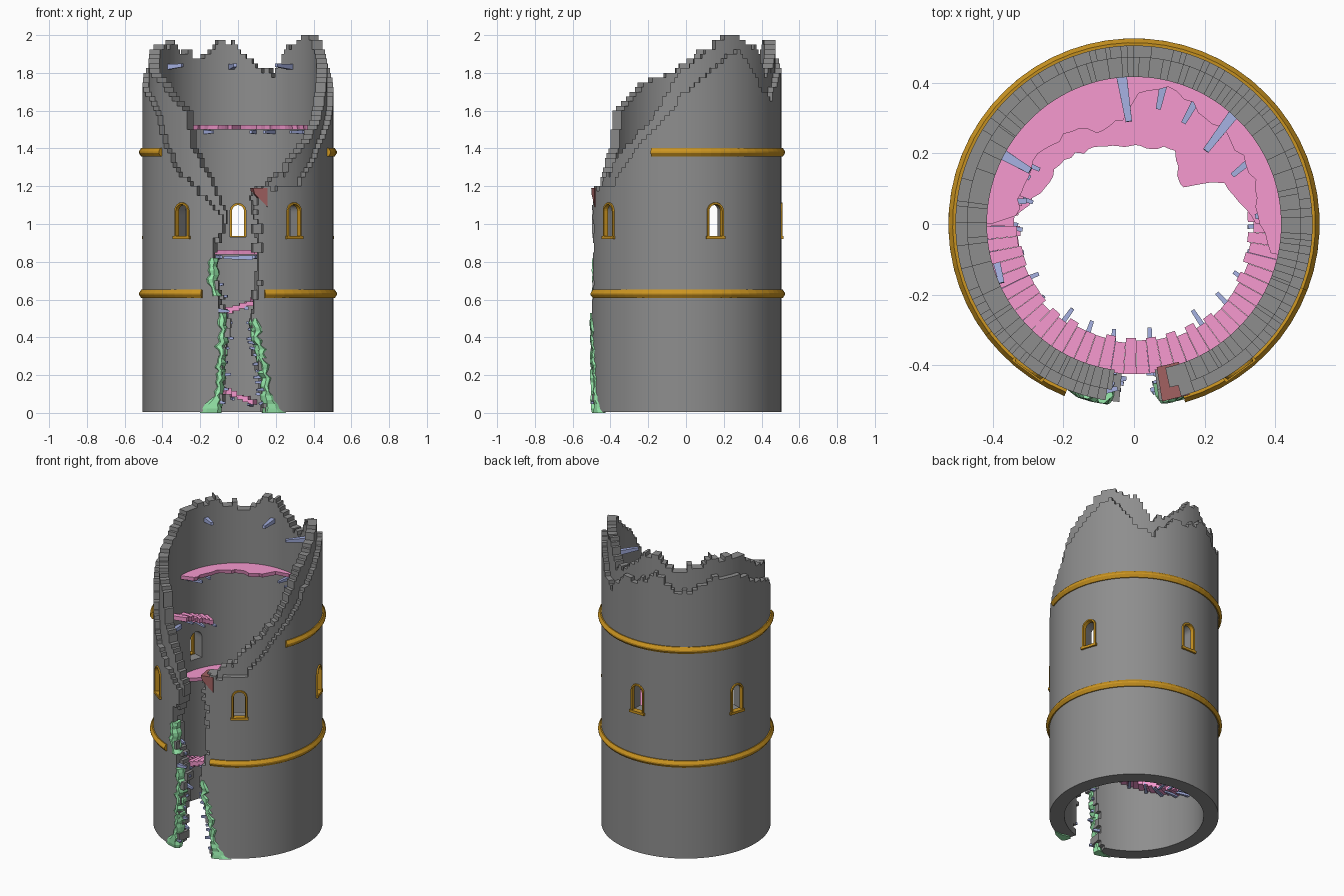
import bpy, bmesh, math, random
from mathutils import Vector, Matrix

if "Cube" in bpy.data.objects:
    bpy.data.objects.remove(bpy.data.objects["Cube"])
random.seed(7)
rnd = random.uniform

# Angles are degrees from the front (-y), growing towards +x
def pol(r, phi, z):
    a = math.radians(phi)
    return Vector((r * math.sin(a), -r * math.cos(a), z))

def interp(table, t):
    if t <= table[0][0]:
        return table[0][1]
    for (a, u), (b, v) in zip(table, table[1:]):
        if t <= b:
            return u + (v - u) * (t - a) / (b - a)
    return table[-1][1]

def mat(name, col):
    m = bpy.data.materials.new(name)
    m.diffuse_color = (*col, 1)
    m.use_nodes = True
    m.node_tree.nodes["Principled BSDF"].inputs["Base Color"].default_value = m.diffuse_color
    return m

STONE = mat("dark_stone", (0.27, 0.27, 0.27))
GOLD = mat("gold_trim", (0.60, 0.30, 0.015))
PINK = mat("pink_floor", (0.93, 0.32, 0.63))
BLUE = mat("beam_blue", (0.38, 0.44, 0.76))
GREEN = mat("moss_green", (0.32, 0.85, 0.42))
RED = mat("red_brick", (0.36, 0.12, 0.12))

def finish(bm, name, m=None, smooth=None, fix=True):
    if fix:
        bmesh.ops.recalc_face_normals(bm, faces=bm.faces[:])
    me = bpy.data.meshes.new(name)
    bm.to_mesh(me)
    bm.free()
    ob = bpy.data.objects.new(name, me)
    bpy.context.collection.objects.link(ob)
    if m:
        me.materials.append(m)
    if smooth:
        shade(ob, smooth)
    return ob

def shade(ob, deg):
    bpy.ops.object.select_all(action='DESELECT')
    ob.select_set(True)
    bpy.context.view_layer.objects.active = ob
    bpy.ops.object.shade_smooth_by_angle(angle=math.radians(deg))

def loft(bm, rings, closed=False):
    vs = [[bm.verts.new(p) for p in r] for r in rings]
    n = len(rings[0])
    for a, b in zip(vs, vs[1:] + (vs[:1] if closed else [])):
        for i in range(n):
            bm.faces.new((a[i], a[(i + 1) % n], b[(i + 1) % n], b[i]))
    if not closed:
        bm.faces.new(vs[0][::-1])
        bm.faces.new(vs[-1])

# Ruined wall: stones in two shells, the outer shell broken lower than the inner
OUT = [(-180, 1.80), (-166, 1.86), (-150, 1.74), (-125, 1.83), (-105, 1.80), (-85, 1.74), (-74, 1.70),
       (-60, 1.60), (-52, 1.42), (-34, 1.24), (-20, 1.13), (-8, 1.02), (13, 1.18), (39, 1.19), (46, 1.27),
       (60, 1.40), (70, 1.51), (81, 1.61), (92, 1.72), (101, 1.80), (113, 1.87), (124, 1.91), (132, 1.85),
       (142, 1.72), (153, 1.67), (165, 1.76), (180, 1.80)]
INN = [(-180, 1.93), (-166, 1.98), (-152, 1.88), (-126, 1.95), (-105, 1.94), (-90, 1.85), (-77, 1.80),
       (-50, 1.70), (-36, 1.58), (-32, 1.40), (-25, 1.31), (-15, 1.18), (-9, 1.08), (13, 1.20), (30, 1.25),
       (50, 1.42), (73, 1.63), (90, 1.82), (110, 1.96), (124, 1.99), (138, 1.95), (147, 1.90), (153, 1.77),
       (168, 1.84), (176, 1.88), (180, 1.93)]
LEFT = [(0, -.11), (.2, -.09), (.5, -.07), (.68, -.13), (.85, -.13), (1.0, -.08)]
RIGHT = [(0, .15), (.2, .14), (.4, .09), (.5, .08), (.6, .10), (.8, .12), (1.0, .11), (1.18, .09)]
RAD = [.416, .473, .505]
NC, NR, DZ = 144, 80, .025
STEP = 360 / NC

def edge(tab, z):
    return math.degrees(math.asin(interp(tab, z) / .5))

phis = [-180 + STEP * c + (rnd(-.9, .9) if c else 0) for c in range(NC)]
solid = set()
for l, tab in enumerate((INN, OUT)):
    hn = [rnd(-.02, .02) for _ in range(NC)]
    ln = [(rnd(-2.5, 2.5), rnd(-2.5, 2.5)) for _ in range(NR)]
    for c in range(NC):
        p = -180 + STEP * (c + .5)
        h = interp(tab, p) + hn[c // 2]
        for r in range(NR):
            z = (r + .5) * DZ
            gap = edge(LEFT, z) + ln[r // 2][0] < p < edge(RIGHT, z) + ln[r // 2][1]
            if z < h and not gap:
                solid.add((l, c, r))
SIDES = {(1, 0, 0): ((1, 0, 0), (1, 1, 0), (1, 1, 1), (1, 0, 1)),
         (-1, 0, 0): ((0, 0, 0), (0, 0, 1), (0, 1, 1), (0, 1, 0)),
         (0, 1, 0): ((0, 1, 0), (0, 1, 1), (1, 1, 1), (1, 1, 0)),
         (0, -1, 0): ((0, 0, 0), (1, 0, 0), (1, 0, 1), (0, 0, 1)),
         (0, 0, 1): ((0, 0, 1), (1, 0, 1), (1, 1, 1), (0, 1, 1)),
         (0, 0, -1): ((0, 0, 0), (0, 1, 0), (1, 1, 0), (1, 0, 0))}
bm = bmesh.new()
grid = {}
def gv(l, c, r):
    k = (l, c % NC, r)
    if k not in grid:
        grid[k] = bm.verts.new(pol(RAD[l], phis[c % NC], max(r * DZ, .006)))
    return grid[k]
for l, c, r in sorted(solid):
    for (dl, dc, dr), q in SIDES.items():
        if (l + dl, (c + dc) % NC, r + dr) not in solid:
            bm.faces.new([gv(l + a, c + b, r + d) for a, b, d in q])
wall = finish(bm, "tower_wall", STONE, fix=False)

# Arched windows, every 72 degrees
def arch(w, z0, zs, phi, r):
    out = pol(1, phi, 0)
    side = Vector((-out.y, out.x, 0))
    pts = [(-w, z0), (w, z0)] + [(w * math.cos(math.pi * i / 10), zs + w * math.sin(math.pi * i / 10)) for i in range(11)]
    return [out * r + side * s + Vector((0, 0, z)) for s, z in pts]

WIN = [36, 108, 180, 252, 324]
bm = bmesh.new()
for p in WIN:
    loft(bm, [arch(.042, .93, 1.068, p, .36), arch(.042, .93, 1.068, p, .56)])
cutter = finish(bm, "window_cutter", STONE)
cutter.hide_render = True
mod = wall.modifiers.new("windows", 'BOOLEAN')
mod.operation, mod.solver, mod.object = 'DIFFERENCE', 'EXACT', cutter
bpy.context.view_layer.objects.active = wall
bpy.ops.object.modifier_apply(modifier="windows")
bpy.data.objects.remove(cutter)
shade(wall, 20)

# Window surrounds with sills
bm = bmesh.new()
for p in WIN:
    R = [arch(.032, .935, 1.068, p, .488), arch(.036, .935, 1.068, p, .512),
         arch(.045, .925, 1.068, p, .512), arch(.051, .92, 1.068, p, .488)]
    loft(bm, R, closed=True)
    M = Matrix.Translation(pol(.498, p, .928)) @ Matrix.Rotation(math.radians(p), 4, 'Z')
    bmesh.ops.create_cube(bm, size=1, matrix=M @ Matrix.Diagonal((.106, .036, .016, 1)))
finish(bm, "window_frames", GOLD)

# Gold string courses, interrupted by the breach
SEC = [(.495, -.02), (.513, -.022), (.525, -.004), (.525, .004), (.513, .022), (.495, .02)]
for name, z, a, b in (("lower_band", .63, 16, 338), ("upper_band", 1.38, 69, 307)):
    bm = bmesh.new()
    n = round((b - a) / 6)
    loft(bm, [[pol(r, a + (b - a) * i / n, z + d) for r, d in SEC] for i in range(n + 1)])
    finish(bm, name, GOLD)

# Broken floors: ragged crescents along the back
def floor(name, z, tab):
    bm = bmesh.new()
    a, b = tab[0][0], tab[-1][0]
    rings = []
    n = int((b - a) / 4)
    for i in range(n + 1):
        p = a + (b - a) * i / n
        q = interp(tab, p) + rnd(-.008, .008)
        rings.append([pol(.425, p, z), pol(.425, p, z + .025), pol(q, p, z + .025), pol(q + .006, p, z)])
    loft(bm, rings)
    finish(bm, name, PINK)
floor("upper_floor", 1.5, [(78, .40), (90, .35), (110, .36), (130, .36), (150, .37), (165, .395), (176, .38),
                           (185, .30), (200, .28), (212, .31), (230, .33), (266, .33), (270, .40)])
floor("middle_floor", .838, [(90, .34), (100, .31), (117, .27), (126, .17), (138, .19), (150, .23), (180, .22),
                             (200, .23), (215, .25), (230, .27), (245, .27), (260, .30), (272, .38)])

# Spiral stair, with a surviving upper stretch
def stair_z(p):
    return .55 + .0026 * p

bm = bmesh.new()
p = -194
while p < 285:
    if p < 112 or p > 238:
        q, z, t = .333 + rnd(-.012, .012), stair_z(p), rnd(.022, .034)
        loft(bm, [[pol(.425, a, z), pol(.425, a, z + t), pol(q, a, z + t), pol(q, a, z)] for a in (p, p + 4.9)])
    p += 5
finish(bm, "spiral_stair", PINK)

# Timber stubs: stair bearers, floor joists, roof joists and breach splinters
bm = bmesh.new()
def beam(p0, p1, w):
    d = p1 - p0
    M = Matrix.Translation((p0 + p1) / 2) @ d.to_track_quat('Z', 'Y').to_matrix().to_4x4() @ Matrix.Rotation(math.pi / 4, 4, 'Z')
    bmesh.ops.create_cone(bm, cap_ends=True, segments=4, radius1=w * .7, radius2=w * .4, depth=d.length, matrix=M)
for p in list(range(-190, 110, 14)) + list(range(242, 284, 14)):
    z = stair_z(p) - .012
    beam(pol(.43, p, z), pol(rnd(.29, .33), p + rnd(-3, 3), z + rnd(-.01, .01)), .02)
for z, ps in ((1.487, (95, 120, 153, 168, 205, 245, 262)), (.825, (105, 135, 165, 195, 225, 258))):
    for p in ps:
        beam(pol(.43, p, z), pol(rnd(.31, .36), p + rnd(-4, 4), z), .025)
beam(pol(.37, 168, .822), pol(.37, 192, .822), .025)
for p, r in ((185, .29), (138, .29), (242, .33)):
    beam(pol(.44, p, 1.83), pol(r, p + rnd(-3, 3), 1.84), .032)
beam(pol(.41, 273, 1.2), pol(.41, 294, 1.22), .028)
for tab, s, top, n in ((LEFT, 1, .75, 10), (RIGHT, -1, .5, 13)):
    for i in range(n):
        z = .06 + (top - .06) * i / n
        e = edge(tab, z)
        r = rnd(.44, .5)
        beam(pol(r, e - 3 * s, z), pol(r + rnd(-.03, .02), e + s * rnd(3, 6), z + rnd(-.015, .015)), .022)
finish(bm, "timber_stubs", BLUE)

# Moss creeping up both sides of the breach, in separate ragged clumps
for name, tab, s, spans in (("left_moss", LEFT, -1, ((0, .23), (.22, .53), (.62, .82))),
                            ("right_moss", RIGHT, 1, ((0, .3), (.29, .5)))):
    bm = bmesh.new()
    for lo, hi in spans:
        rings = []
        n = int((hi - lo) / .022)
        for i in range(n + 1):
            z = lo + (hi - lo) * i / n
            e = edge(tab, z) + rnd(-1, 1) * (i > 0)
            w = (3.2 + 9 * max(0, 1 - z / .08) + rnd(-1.8, 2.2)) * (.4 if i == n else 1)
            ro = .509 + rnd(0, .008)
            rings.append([pol(.45, e + s, z), pol(.455, e - s * rnd(.8, 2.5), z), pol(.49, e - s * rnd(.8, 3), z),
                          pol(ro, e - s * .3, z), pol(ro, e + s * w * .6, z), pol(.503, e + s * w, z), pol(.48, e + s * w * .5, z)])
        loft(bm, rings)
    finish(bm, name, GREEN)

# Loose red wedge stone at the right shoulder of the breach
bm = bmesh.new()
loft(bm, [[pol(r, 9, 1.19), pol(r, 18, 1.19), pol(r, 18, 1.09), pol(r, 10, 1.16)] for r in (.41, .508)])
finish(bm, "red_wedge_stone", RED)
